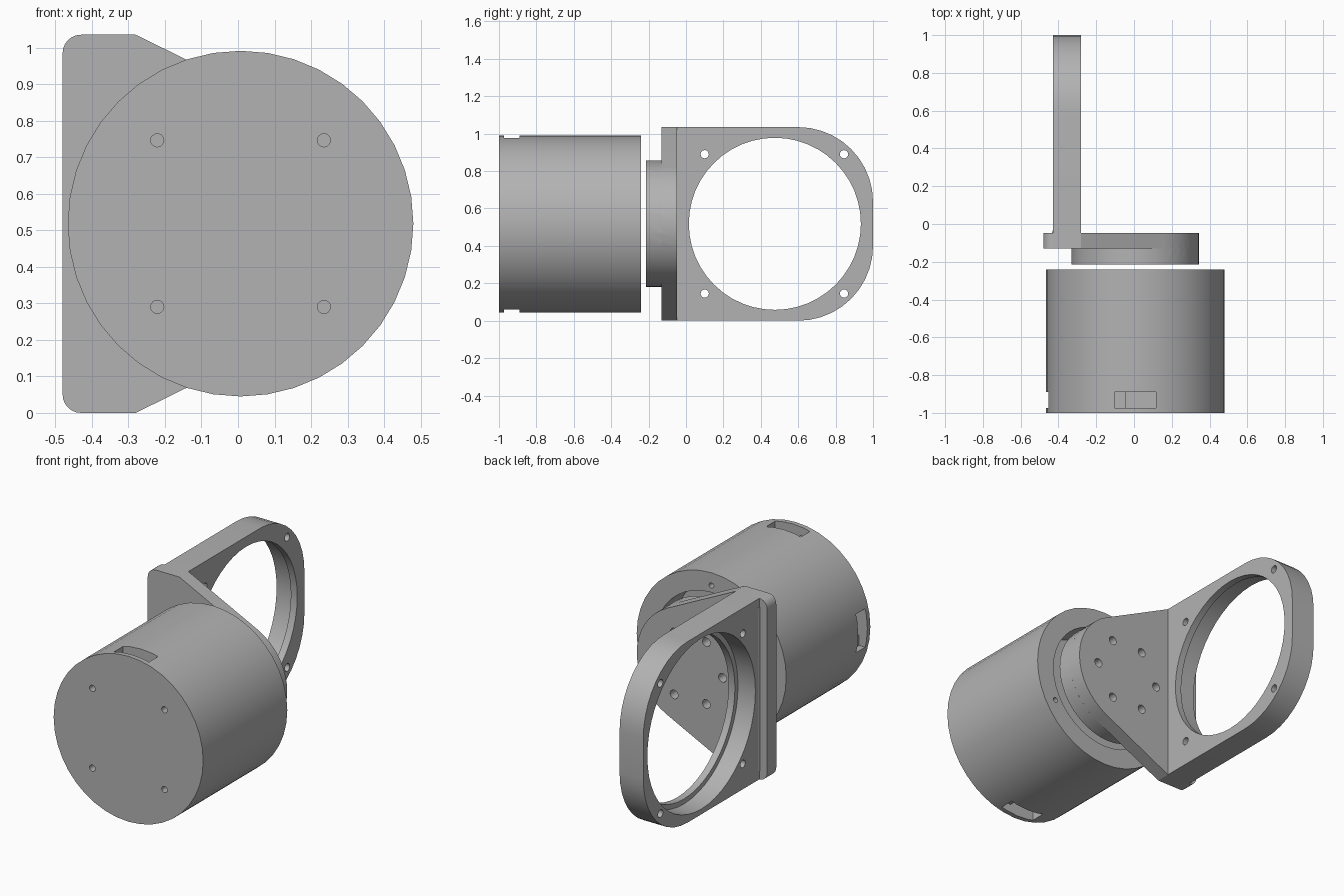
import bpy, bmesh, math
from mathutils import Matrix, Vector

cube = bpy.data.objects.get("Cube")
if cube:
    bpy.data.objects.remove(cube, do_unlink=True)

grey = bpy.data.materials.new("plain grey")
grey.use_nodes = True
GREY = (0.45, 0.45, 0.45, 1)
grey.diffuse_color = GREY
grey.node_tree.nodes["Principled BSDF"].inputs["Base Color"].default_value = GREY

CX, CZ = 0.007, 0.518      # drum axis
RY = 0.475                 # ring centre along y
TOP = 1.035


def finish(name, bm):
    bmesh.ops.recalc_face_normals(bm, faces=bm.faces)
    mesh = bpy.data.meshes.new(name)
    bm.to_mesh(mesh)
    bm.free()
    ob = bpy.data.objects.new(name, mesh)
    bpy.context.collection.objects.link(ob)
    mesh.materials.append(grey)
    return ob


def cyl(name, axis, centre, r, a, b, n=40, r2=None):
    """Cylinder or cone from a to b along axis 'X' or 'Y'; centre is the other two coordinates."""
    bm = bmesh.new()
    bmesh.ops.create_cone(bm, cap_ends=True, segments=n, radius1=r,
                          radius2=r if r2 is None else r2, depth=b - a)
    mid = (a + b) / 2
    if axis == 'X':
        mat = Matrix.Translation((mid, *centre)) @ Matrix.Rotation(math.pi / 2, 4, 'Y')
    else:
        mat = Matrix.Translation((centre[0], mid, centre[1])) @ Matrix.Rotation(-math.pi / 2, 4, 'X')
    bm.transform(mat)
    return finish(name, bm)


def extrude(name, points, axis, a, b):
    """Prism of a 2D outline along 'X' (points y,z) or 'Y' (points x,z)."""
    bm = bmesh.new()
    put = (lambda p: (a, *p)) if axis == 'X' else (lambda p: (p[0], a, p[1]))
    face = bm.faces.new([bm.verts.new(put(p)) for p in points])
    res = bmesh.ops.extrude_face_region(bm, geom=[face])
    step = Vector((b - a, 0, 0)) if axis == 'X' else Vector((0, b - a, 0))
    bmesh.ops.translate(bm, vec=step, verts=[g for g in res["geom"] if isinstance(g, bmesh.types.BMVert)])
    return finish(name, bm)


def box(name, lo, hi, turn=0):
    """Box given relative to the drum axis, turned about it."""
    bm = bmesh.new()
    bmesh.ops.create_cube(bm, size=1)
    for v in bm.verts:
        v.co = [l + (c + 0.5) * (h - l) for c, l, h in zip(v.co, lo, hi)]
    bm.transform(Matrix.Translation((CX, 0, CZ)) @ Matrix.Rotation(turn, 4, 'Y'))
    return finish(name, bm)


def boolean(ob, others, op='DIFFERENCE'):
    """Apply each boolean in turn and drop the helper."""
    for other in others:
        other.hide_render = True
        mod = ob.modifiers.new("bool", 'BOOLEAN')
        mod.operation, mod.object, mod.solver = op, other, 'EXACT'
        bpy.context.view_layer.update()
        mesh = bpy.data.meshes.new_from_object(
            ob.evaluated_get(bpy.context.evaluated_depsgraph_get()))
        ob.modifiers.clear()
        ob.data = mesh
        bpy.data.objects.remove(other, do_unlink=True)


def smooth(ob):
    bpy.ops.object.select_all(action='DESELECT')
    ob.select_set(True)
    bpy.context.view_layer.objects.active = ob
    bpy.ops.object.shade_smooth_by_angle(angle=math.radians(25))


def arc(x, z, r, start, end, n):
    return [(x + r * math.cos(math.radians(start + (end - start) * i / n)),
             z + r * math.sin(math.radians(start + (end - start) * i / n))) for i in range(n + 1)]


def polar(r, deg):
    t = math.radians(deg)
    return CX + r * math.cos(t), CZ + r * math.sin(t)


# Drum with rear recess, front pits, rim holes and three stepped side slots
drum = cyl("drum", 'Y', (CX, CZ), 0.473, -1, -0.24)
cuts = [cyl("recess", 'Y', (CX, CZ), 0.36, -0.42, -0.2)]
for sx in (-1, 1):
    for sz in (-1, 1):
        cuts.append(cyl("pit", 'Y', (CX + sx * 0.228, CZ + sz * 0.228), 0.018, -1.01, -0.95, 16))
for k in range(3):
    cuts.append(cyl("rim_hole", 'Y', polar(0.4, 90 + 120 * k), 0.015, -0.3, -0.2, 16))
for turn in (0, -math.pi / 2, math.pi):
    cuts.append(box("slot", (-0.11, -0.973, 0.42), (0.11, -0.89, 0.6), turn))
    cuts.append(box("slot_deep", (-0.05, -0.973, 0.36), (0.11, -0.89, 0.6), turn))
boolean(drum, cuts)
smooth(drum)

# Hub disc facing the drum
hub = cyl("hub", 'Y', (CX, CZ), 0.338, -0.215, -0.13)

# Flange: rounded outer corners, sloping edges tangent to a round tip
outline = (arc(-0.43, 0.05, 0.05, 180, 270, 6) + [(-0.28, 0)]
           + arc(CX, CZ, 0.338, -64, 64, 16)
           + [(-0.28, TOP)] + arc(-0.43, TOP - 0.05, 0.05, 90, 180, 6))
flange = extrude("flange", outline, 'Y', -0.13, -0.048)
boolean(flange, [hub], 'UNION')
boolean(flange, [cyl("bolt_hole", 'Y', polar(0.204, 60 * k), 0.025, -0.18, 0, 16) for k in range(6)])
flange.name = "flange_with_hub"
smooth(flange)

# Ring plate: square at the flange, large rounded corners at the far end
outline = ([(-0.06, 0)] + arc(0.6, 0.4, 0.4, -90, 0, 10)
           + arc(0.6, TOP - 0.4, 0.4, 0, 90, 10) + [(-0.06, TOP)])
ring = extrude("ring_plate", outline, 'X', -0.43, -0.28)
cuts = [cyl("bore", 'X', (RY, CZ), 0.46, -0.5, -0.2, 48),
        cyl("counterbore", 'X', (RY, CZ), 0.488, -0.5, -0.32, 48)]
for y in (0.1, 0.845):
    for z in (0.145, 0.89):
        cuts.append(cyl("screw_hole", 'X', (y, z), 0.022, -0.5, -0.2, 16))
boolean(ring, cuts)
smooth(ring)

# Small fillet between the ring plate and the flange
fillet = extrude("fillet", [(-0.44, 0.05), (-0.42, 0.05), (-0.42, TOP - 0.05), (-0.44, TOP - 0.05)],
                 'Y', -0.06, -0.035)
for v in fillet.data.vertices:
    if v.co.x < -0.43 and v.co.y > -0.05:
        v.co.x = -0.43
